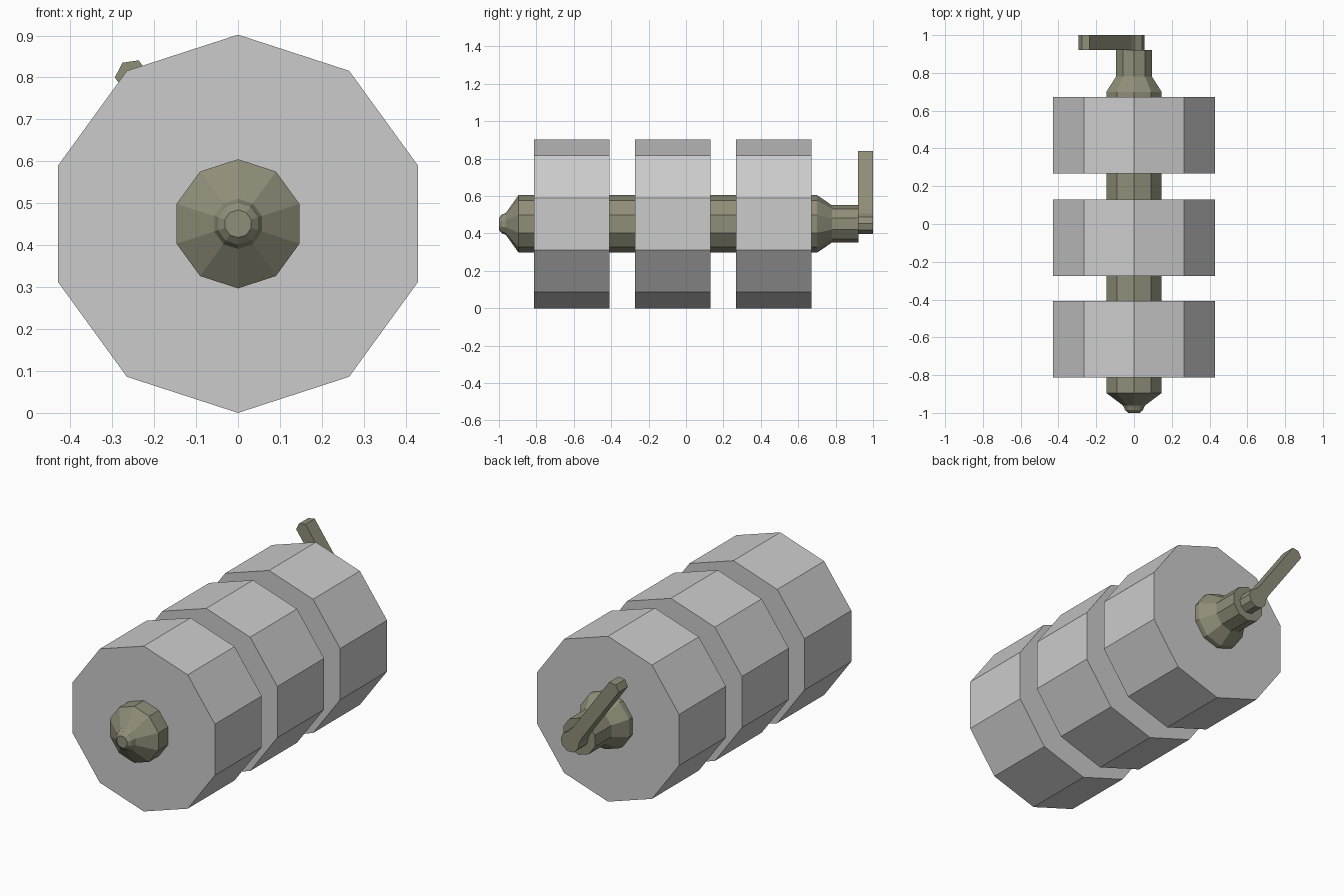
import bpy, bmesh
from math import pi, cos, sin
from mathutils import Matrix, Vector

if "Cube" in bpy.data.objects:
    bpy.data.objects.remove(bpy.data.objects["Cube"])

CZ = 0.451   # height of the common axis
SIDES = 10

olive = bpy.data.materials.new("olive_metal")
olive.diffuse_color = (0.28, 0.27, 0.19, 1)
olive.use_nodes = True
olive.node_tree.nodes["Principled BSDF"].inputs["Base Color"].default_value = olive.diffuse_color


def finish(bm, name, mat=None):
    bmesh.ops.recalc_face_normals(bm, faces=bm.faces)
    me = bpy.data.meshes.new(name)
    bm.to_mesh(me)
    bm.free()
    ob = bpy.data.objects.new(name, me)
    bpy.context.collection.objects.link(ob)
    if mat:
        me.materials.append(mat)
    return ob


def lathe(name, profile, mat=None):
    """Ten-sided solid round the y axis from (y, radius) pairs."""
    bm = bmesh.new()
    rings = []
    for y, r in profile:
        rings.append([bm.verts.new((r * cos(a), y, CZ + r * sin(a)))
                      for a in (pi / 2 + 2 * pi * i / SIDES for i in range(SIDES))])
    for a, b in zip(rings, rings[1:]):
        for i in range(SIDES):
            j = (i + 1) % SIDES
            bm.faces.new((a[i], a[j], b[j], b[i]))
    bm.faces.new(rings[0])
    bm.faces.new(rings[-1])
    return finish(bm, name, mat)


# three heavy rollers
for n, y in enumerate((-0.61, -0.072, 0.47)):
    lathe(f"roller_{n + 1}", [(y - 0.202, 0.451), (y + 0.202, 0.451)])

# axle with pointed nose and stepped neck
lathe("axle", [(-1.0, 0.033), (-0.985, 0.05), (-0.972, 0.055), (-0.962, 0.06),
               (-0.895, 0.154), (0.70, 0.154), (0.78, 0.1), (0.922, 0.1)], olive)

# crank handle: round hub end, slim arm, chamfered tip (local: u across, v along)
hub = [(0.056 * cos(a), 0.056 * sin(a))
       for a in (pi * (0.75 + i * 1.5 / 7) for i in range(8))]
arm = [(0.035, 0.075), (0.035, 0.455), (0.0, 0.473), (-0.035, 0.455), (-0.035, 0.075)]
along = Vector((-0.583, 0, 0.812))
across = Vector((0.812, 0, 0.583))
bm = bmesh.new()
face = bm.faces.new([bm.verts.new(across * u + along * v + Vector((0, 0.92, CZ)))
                     for u, v in hub + arm])
ext = bmesh.ops.extrude_face_region(bm, geom=[face])
bmesh.ops.translate(bm, vec=(0, 0.08, 0),
                    verts=[g for g in ext["geom"] if isinstance(g, bmesh.types.BMVert)])
finish(bm, "crank_handle", olive)
